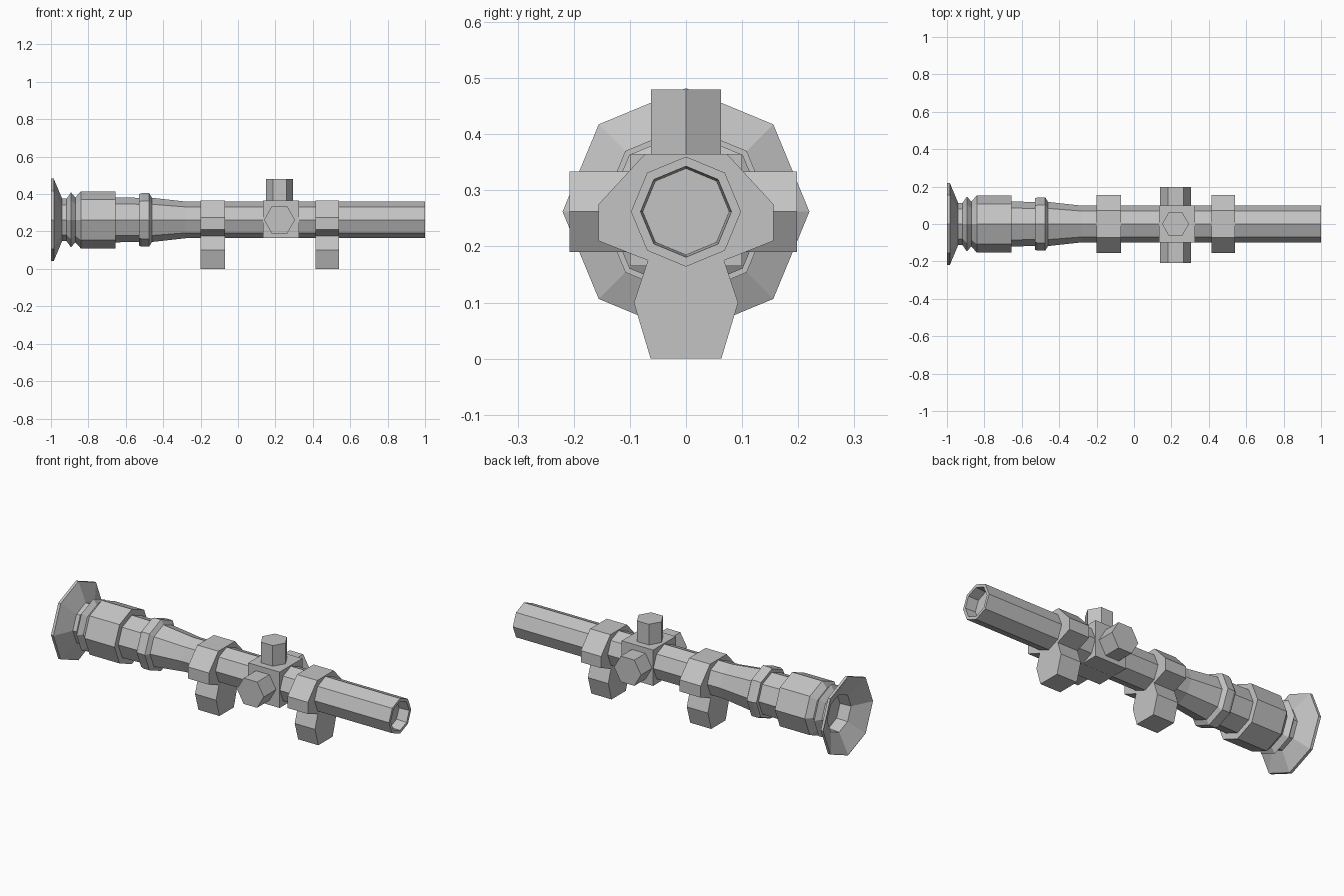
import bpy, bmesh, math
from mathutils import Vector

cube = bpy.data.objects.get("Cube")
if cube:
    bpy.data.objects.remove(cube, do_unlink=True)

AXIS_Z = 0.262   # height of the tube axis
TURRET_X = 0.222

grey = bpy.data.materials.new("plain grey")
grey.use_nodes = True
grey.diffuse_color = (0.55, 0.55, 0.55, 1)
grey.node_tree.nodes["Principled BSDF"].inputs["Base Color"].default_value = grey.diffuse_color


def finish(name, bm):
    bmesh.ops.recalc_face_normals(bm, faces=bm.faces)
    mesh = bpy.data.meshes.new(name)
    bm.to_mesh(mesh)
    bm.free()
    mesh.materials.append(grey)
    obj = bpy.data.objects.new(name, mesh)
    bpy.context.collection.objects.link(obj)
    return obj


def loft(name, loops):
    """Skin a row of matching point loops and cap both ends."""
    bm = bmesh.new()
    rings = [[bm.verts.new(p) for p in loop] for loop in loops]
    for a, b in zip(rings, rings[1:]):
        for i in range(len(a)):
            j = (i + 1) % len(a)
            bm.faces.new((a[i], a[j], b[j], b[i]))
    bm.faces.new(rings[0])
    bm.faces.new(rings[-1])
    return finish(name, bm)


def ring(centre, u, v, radius, sides):
    """Regular polygon with its first corner along u."""
    steps = [2 * math.pi * i / sides for i in range(sides)]
    return [Vector(centre) + radius * (math.cos(t) * Vector(u) + math.sin(t) * Vector(v))
            for t in steps]


X, Y, Z = (1, 0, 0), (0, 1, 0), (0, 0, 1)

# Eight-sided tube: rear bore, flared eyecup, bell, collar, taper, front bore
tube_profile = [
    (-0.88, 0.10), (-0.945, 0.105), (-1.0, 0.215), (-1.0, 0.22), (-0.985, 0.22),
    (-0.94, 0.113), (-0.917, 0.113), (-0.893, 0.147), (-0.87, 0.12),
    (-0.84, 0.153), (-0.655, 0.153), (-0.655, 0.12), (-0.53, 0.118),
    (-0.53, 0.137), (-0.515, 0.143), (-0.475, 0.143), (-0.46, 0.118),
    (-0.28, 0.098), (1.0, 0.098), (1.0, 0.081), (0.94, 0.077),
]
loft("scope_tube", [ring((x, 0, AXIS_Z), Y, Z, r, 8) for x, r in tube_profile])

# Mount rings with feet, extruded along the tube from a mirrored half outline
half = [(0.073, 0.365), (0.156, 0.275), (0.156, 0.21),
        (0.068, 0.175), (0.093, 0.1), (0.063, 0.0)]
outline = half + [(-y, z) for y, z in reversed(half)]
for name, x0, x1 in (("rear_mount", -0.2, -0.07), ("front_mount", 0.415, 0.54)):
    loft(name, [[(x, y, z) for y, z in outline] for x in (x0, x1)])

# Turret block
bm = bmesh.new()
bmesh.ops.create_cube(bm, size=1)
for v in bm.verts:
    v.co = (0.23 + v.co.x * 0.194, v.co.y * 0.2, 0.265 + v.co.z * 0.2)
finish("turret_block", bm)

# Six-sided adjustment knobs
loft("top_knob", [ring((TURRET_X, 0, z), X, Y, 0.072, 6) for z in (0.36, 0.48)])
for name, y0, y1 in (("right_knob", -0.208, -0.09), ("left_knob", 0.09, 0.198)):
    loft(name, [ring((TURRET_X, y, AXIS_Z), X, Z, 0.083, 6) for y in (y0, y1)])
